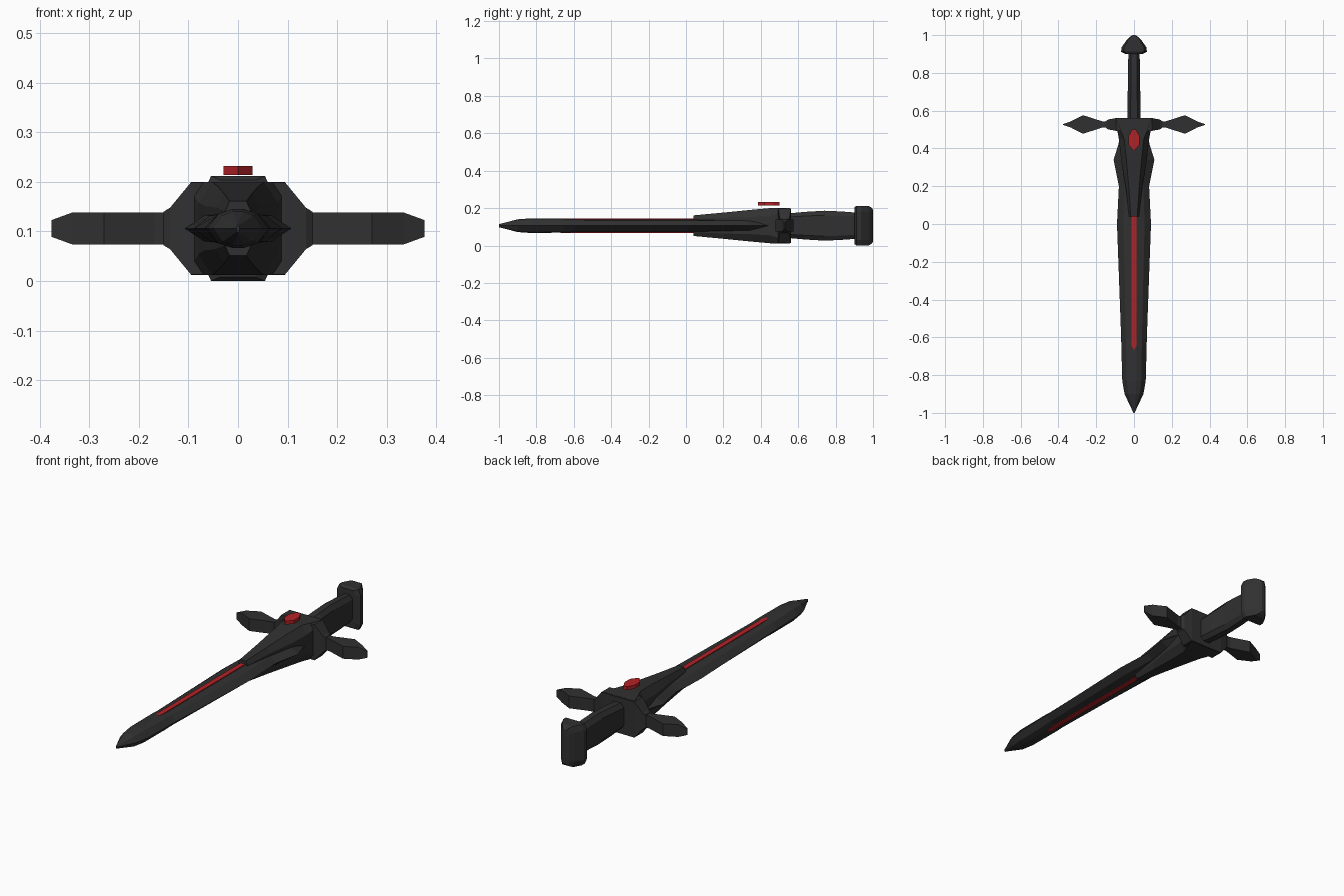
import bpy
import bmesh
from mathutils import Vector

cube = bpy.data.objects.get("Cube")
if cube:
    bpy.data.objects.remove(cube, do_unlink=True)

MID = 0.106  # height of the sword's long axis
GUARD_Y = 0.527


def make_material(name, color):
    mat = bpy.data.materials.new(name)
    mat.use_nodes = True
    mat.diffuse_color = color
    mat.node_tree.nodes["Principled BSDF"].inputs["Base Color"].default_value = color
    return mat


DARK = make_material("dark_iron", (0.03, 0.03, 0.03, 1))
RED = make_material("glowing_red", (0.45, 0.016, 0.02, 1))


def full_ring(quarter):
    """Mirror a first-quadrant outline (side to top) into a closed ring."""
    half = quarter + [(-a, b) for a, b in reversed(quarter) if a > 0]
    return half + [(a, -b) for a, b in reversed(half) if b > 0]


def loft(name, rings, mat):
    """Skin a row of equal-sized rings and cap both ends."""
    bm = bmesh.new()
    rows = [[bm.verts.new(p) for p in ring] for ring in rings]
    n = len(rows[0])
    for a, b in zip(rows, rows[1:]):
        for i in range(n):
            j = (i + 1) % n
            bm.faces.new((a[i], a[j], b[j], b[i]))
    bm.faces.new(rows[0])
    bm.faces.new(rows[-1])
    bmesh.ops.recalc_face_normals(bm, faces=bm.faces)
    mesh = bpy.data.meshes.new(name)
    bm.to_mesh(mesh)
    bm.free()
    mesh.materials.append(mat)
    obj = bpy.data.objects.new(name, mesh)
    bpy.context.collection.objects.link(obj)
    return obj


def loft_y(name, stations, mat=DARK):
    """Stations along the sword: (y, quarter outline in x and z)."""
    return loft(name, [[(x, y, MID + z) for x, z in full_ring(q)]
                       for y, q in stations], mat)


def loft_x(name, stations, side):
    """Stations outward along the guard: (x, quarter outline in y and z)."""
    return loft(name, [[(side * x, GUARD_Y + y, MID + z) for y, z in full_ring(q)]
                       for x, q in stations], DARK)


def plate(name, outline, z, thickness):
    return loft(name, [[(x, y, h) for x, y in outline] for h in (z, z + thickness)], RED)


# Blade: sharp edges, bevels and a raised spine
blade = [(-1.0, 0.003, 0.008), (-0.9, 0.05, 0.034), (-0.83, 0.062, 0.039),
         (-0.65, 0.067, 0.037), (-0.6, 0.068, 0.034), (0.0, 0.09, 0.034),
         (0.2, 0.08, 0.034), (0.34, 0.108, 0.034), (0.42, 0.083, 0.034),
         (0.48, 0.07, 0.03)]
loft_y("blade", [(y, [(w, 0), (w * 0.62, h * 0.78), (w * 0.2, h)])
                 for y, w, h in blade])

# Red inlays on both faces of the blade
inlay = [(0, -0.67), (0.013, -0.645), (0.013, 0.06), (-0.013, 0.06), (-0.013, -0.645)]
plate("upper_blade_inlay", inlay, MID + 0.032, 0.006)
plate("lower_blade_inlay", inlay, MID - 0.038, 0.006)

# Wedge collar that grips the blade and flares into the guard
collar = [(0.04, 0.017, 0.055, 0.026, 0.035), (0.2, 0.028, 0.07, 0.045, 0.042),
          (0.34, 0.04, 0.084, 0.068, 0.045), (0.45, 0.052, 0.094, 0.08, 0.052),
          (0.555, 0.094, 0.094, 0.1, 0.085)]
loft_y("blade_collar", [(y, [(side, low), (top, h)])
                        for y, top, h, side, low in collar])

# Guard: central block with sloping shoulders
shoulders = [(-0.15, 0.017, 0.034), (-0.137, 0.026, 0.042), (-0.095, 0.034, 0.093),
             (0.095, 0.034, 0.093), (0.137, 0.026, 0.042), (0.15, 0.017, 0.034)]
loft_x("guard_block", [(x, [(d, h)]) for x, d, h in shoulders], 1)

# Guard arms: diamond-shaped ends
arm = [(0.14, 0.015, 0.032), (0.17, 0.017, 0.032), (0.27, 0.049, 0.032),
       (0.335, 0.016, 0.032), (0.376, 0.002, 0.017)]
for label, side in (("left", 1), ("right", -1)):
    loft_x(label + "_guard_arm", [(x, [(d, h)]) for x, d, h in arm], side)

# Gem hovering just above the guard
gem = [(0, 0.385), (0.029, 0.42), (0.029, 0.465), (0.01, 0.5),
       (-0.01, 0.5), (-0.029, 0.465), (-0.029, 0.42)]
plate("guard_gem", gem, 0.214, 0.018)

# Grip: eight-sided and swollen in the middle
grip = [(0.55, 0.035, 0.066), (0.64, 0.035, 0.074), (0.74, 0.032, 0.08),
        (0.83, 0.031, 0.076), (0.91, 0.03, 0.07)]
loft_y("grip", [(y, [(w, h * 0.7), (w * 0.5, h)]) for y, w, h in grip])

# Pommel: tall faceted cap with a rounded end
pommel = [(0.9, 0.045, 0.098), (0.912, 0.068, 0.106), (0.935, 0.066, 0.106),
          (0.975, 0.038, 0.106), (0.992, 0.02, 0.097), (1.0, 0.006, 0.085)]
loft_y("pommel", [(y, [(w, h * 0.72), (w * 0.8, h)]) for y, w, h in pommel])
